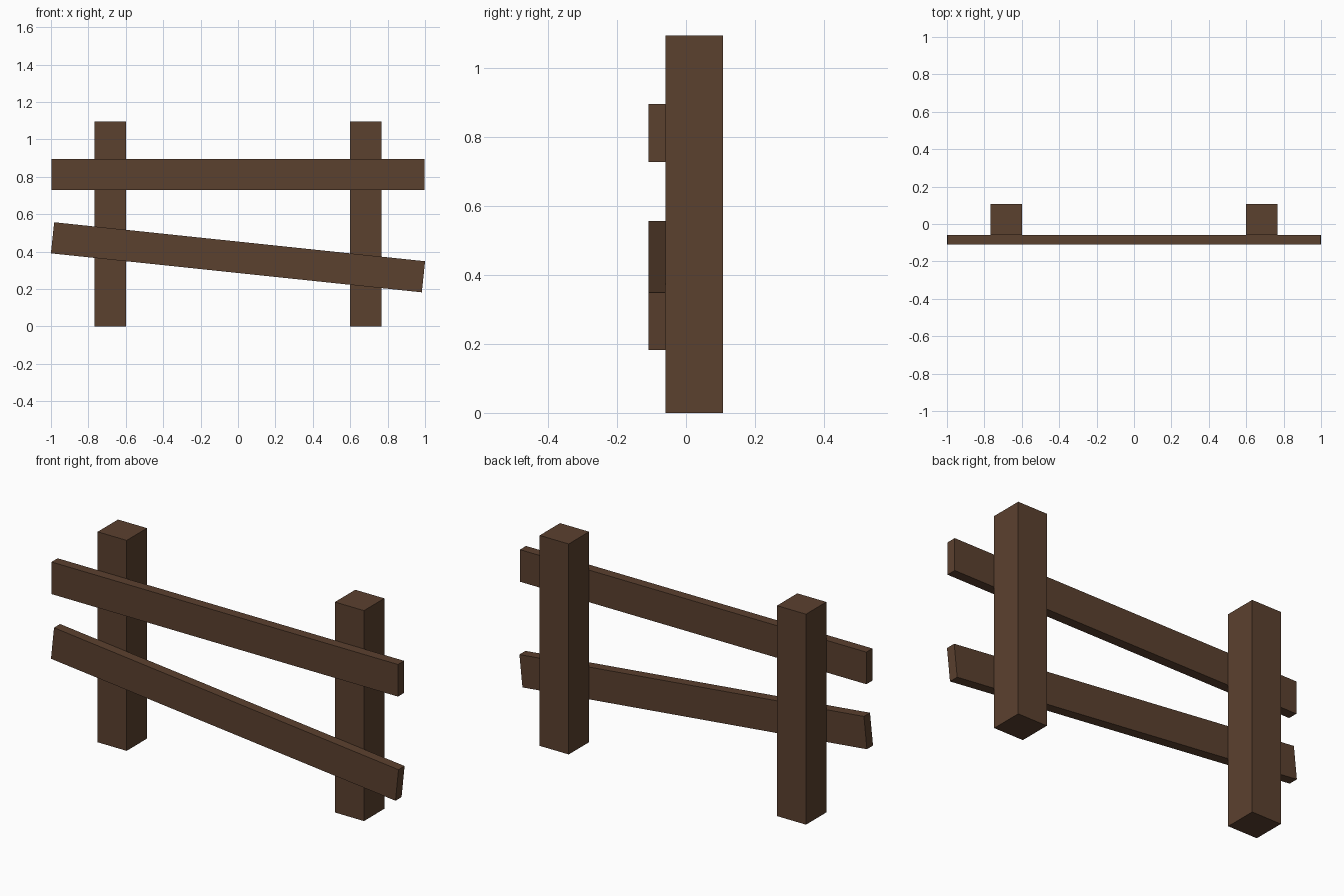
import bpy
from math import radians

default_cube = bpy.data.objects.get("Cube")
if default_cube:
    bpy.data.objects.remove(default_cube, do_unlink=True)

# Single dark wood colour
COLOUR = (0.105, 0.052, 0.028, 1.0)
wood = bpy.data.materials.new("dark_brown_wood")
wood.use_nodes = True
wood.diffuse_color = COLOUR
bsdf = next(n for n in wood.node_tree.nodes if n.type == 'BSDF_PRINCIPLED')
bsdf.inputs["Base Color"].default_value = COLOUR
bsdf.inputs["Roughness"].default_value = 0.9

BEAM = 0.167          # post side and rail height
POST_HEIGHT = 1.095
RAIL_LENGTH = 1.994
RAIL_DEPTH = 0.05
FRONT = -0.109        # front face of the rails


def beam(name, size, centre, tilt=0.0):
    """Square-edged timber, optionally tilted about the y axis."""
    bpy.ops.mesh.primitive_cube_add(size=1, location=centre)
    obj = bpy.context.object
    obj.name = obj.data.name = name
    obj.scale = size
    bpy.ops.object.transform_apply(location=False, rotation=False, scale=True)
    obj.rotation_euler.y = radians(tilt)
    obj.data.materials.append(wood)
    return obj


# Upright posts, standing directly behind the rails
post_y = FRONT + RAIL_DEPTH + BEAM / 2
for name, side in (("left_post", 1), ("right_post", -1)):
    beam(name, (BEAM, BEAM, POST_HEIGHT), (side * 0.683, post_y, POST_HEIGHT / 2))

# Level upper rail and sagging lower rail
rail_y = FRONT + RAIL_DEPTH / 2
for name, z, tilt in (("upper_rail", 0.812, 0), ("lower_rail", 0.37, 6)):
    beam(name, (RAIL_LENGTH, RAIL_DEPTH, BEAM), (0, rail_y, z), tilt)
